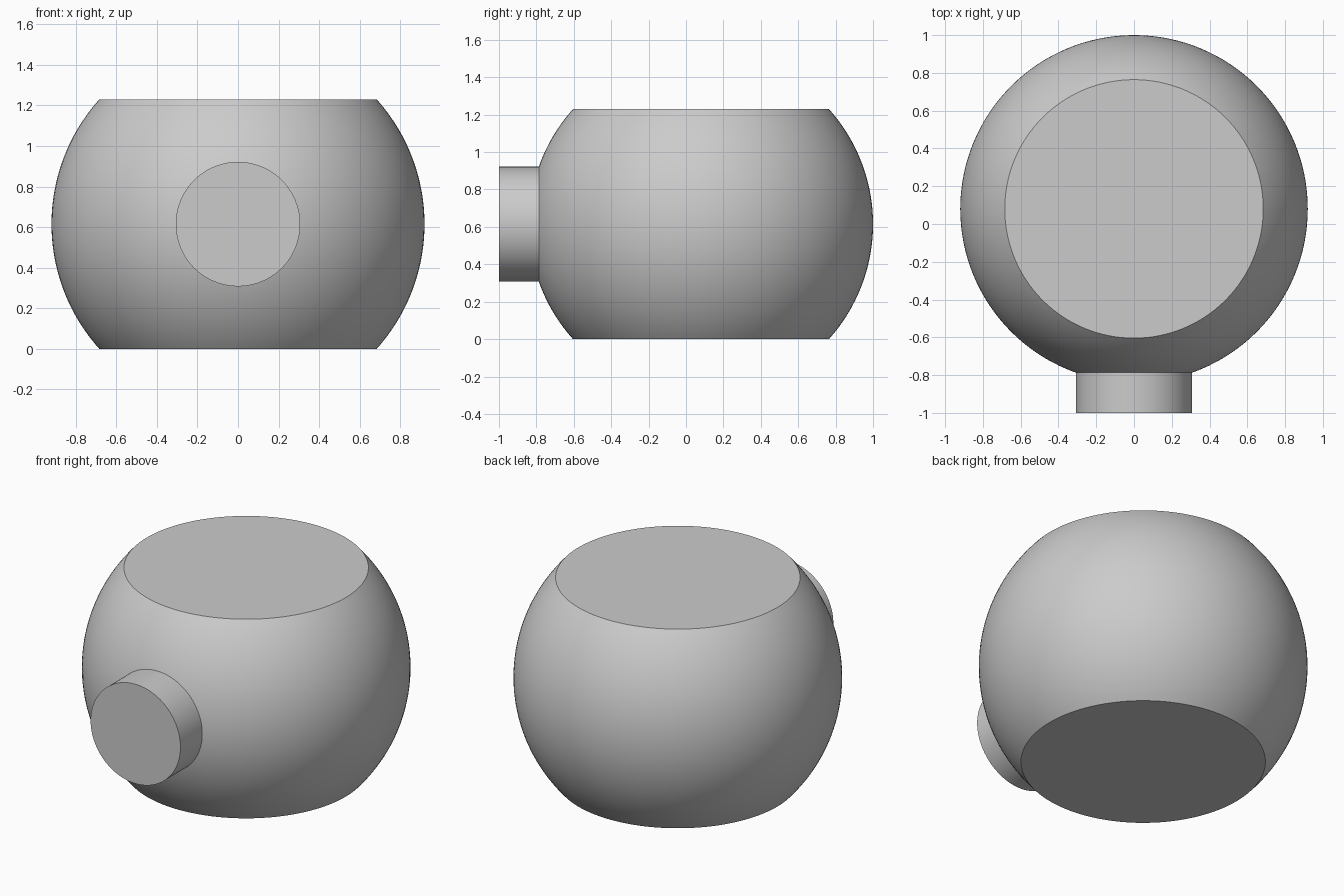
import bpy
import bmesh
import math
from mathutils import Matrix

if "Cube" in bpy.data.objects:
    bpy.data.objects.remove(bpy.data.objects["Cube"])

R = 0.92             # ball radius
CY, CZ = 0.08, 0.615  # ball centre; cut flat at z = 0 and z = 2 * CZ

grey = bpy.data.materials.new("light grey")
grey.diffuse_color = (0.6, 0.6, 0.6, 1.0)
grey.use_nodes = True
grey.node_tree.nodes["Principled BSDF"].inputs["Base Color"].default_value = grey.diffuse_color


def finish(bm, name):
    bmesh.ops.recalc_face_normals(bm, faces=bm.faces)
    mesh = bpy.data.meshes.new(name)
    bm.to_mesh(mesh)
    bm.free()
    obj = bpy.data.objects.new(name, mesh)
    mesh.materials.append(grey)
    bpy.context.collection.objects.link(obj)
    bpy.ops.object.select_all(action='DESELECT')
    obj.select_set(True)
    bpy.context.view_layer.objects.active = obj
    bpy.ops.object.shade_smooth_by_angle(angle=math.radians(30))
    return obj


# Ball body: stacked rings from the bottom cut to the top cut, with flat caps
SEG, ROWS = 128, 48
lim = math.asin(CZ / R)
bm = bmesh.new()
rings = []
for i in range(ROWS + 1):
    a = -lim + 2 * lim * i / ROWS
    r, z = R * math.cos(a), CZ + R * math.sin(a)
    rings.append([bm.verts.new((r * math.cos(math.tau * j / SEG),
                                CY + r * math.sin(math.tau * j / SEG), z))
                  for j in range(SEG)])
for lo, hi in zip(rings, rings[1:]):
    for j in range(SEG):
        k = (j + 1) % SEG
        bm.faces.new((lo[j], lo[k], hi[k], hi[j]))
bm.faces.new(rings[0][::-1])
bm.faces.new(rings[-1])
finish(bm, "ball_body")

# Round stub on the front, its back end sunk into the ball
Y0, Y1 = -1.0, -0.7
bm = bmesh.new()
bmesh.ops.create_cone(
    bm, cap_ends=True, segments=96, radius1=0.307, radius2=0.307, depth=Y1 - Y0,
    matrix=Matrix.Translation((0, (Y0 + Y1) / 2, CZ)) @ Matrix.Rotation(math.pi / 2, 4, 'X'))
finish(bm, "front_stub")
